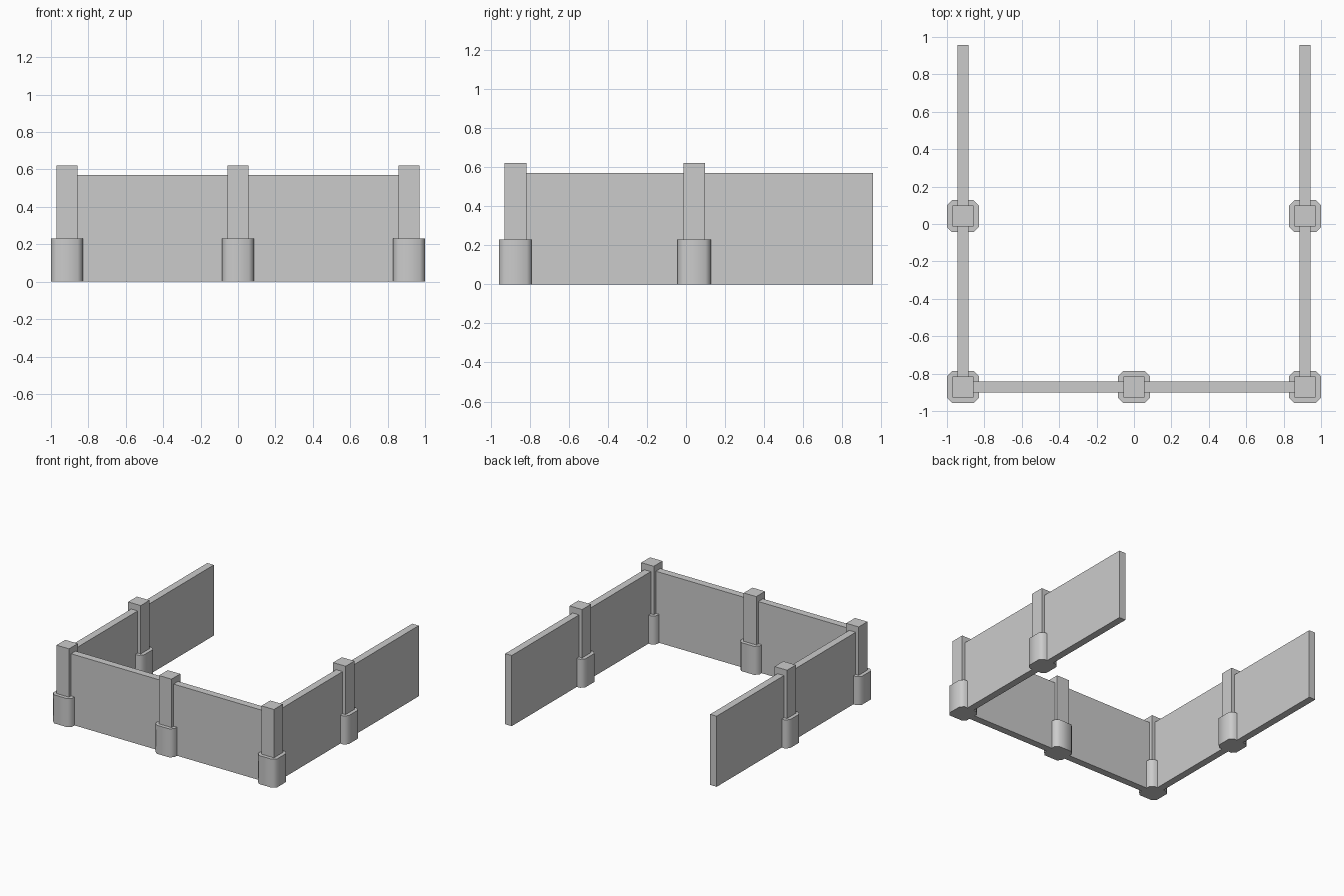
import bpy
import bmesh
from math import radians

if "Cube" in bpy.data.objects:
    bpy.data.objects.remove(bpy.data.objects["Cube"])

SIDE_X = 0.915      # centre line of the side walls
FRONT_Y = -0.872    # centre line of the front wall
MID_Y = 0.042       # middle posts on the sides
BACK_Y = 0.957


def box(name, x0, x1, y0, y1, z0, z1, corner=0.0):
    """Box from its bounds, optionally with cut vertical corners."""
    bm = bmesh.new()
    bmesh.ops.create_cube(bm, size=1)
    for v in bm.verts:
        v.co.x = x0 if v.co.x < 0 else x1
        v.co.y = y0 if v.co.y < 0 else y1
        v.co.z = z0 if v.co.z < 0 else z1
    if corner:
        upright = [e for e in bm.edges
                   if abs(e.verts[0].co.z - e.verts[1].co.z) > 1e-4]
        bmesh.ops.bevel(bm, geom=upright, offset=corner, segments=1,
                        affect='EDGES')
    mesh = bpy.data.meshes.new(name)
    bm.to_mesh(mesh)
    bm.free()
    obj = bpy.data.objects.new(name, mesh)
    bpy.context.collection.objects.link(obj)
    return obj


def post(name, x, y):
    # Square upper post standing in a wider, smooth-cornered footing
    box(name, x - 0.056, x + 0.056, y - 0.056, y + 0.056, 0.22, 0.62)
    foot = box(name + "_footing", x - 0.085, x + 0.085,
               y - 0.085, y + 0.085, 0, 0.23, corner=0.027)
    bpy.ops.object.select_all(action='DESELECT')
    foot.select_set(True)
    bpy.context.view_layer.objects.active = foot
    bpy.ops.object.shade_smooth_by_angle(angle=radians(60))


# Wall panels
T = 0.029
box("front_wall", -SIDE_X, SIDE_X, FRONT_Y - T, FRONT_Y + T, 0, 0.57)
for side, s in (("left", -1), ("right", 1)):
    x = s * SIDE_X
    box(side + "_wall", x - T, x + T, FRONT_Y, BACK_Y, 0, 0.57)
    post(side + "_corner_post", x, FRONT_Y)
    post(side + "_middle_post", x, MID_Y)

# Front centre post
post("front_middle_post", 0, FRONT_Y)
